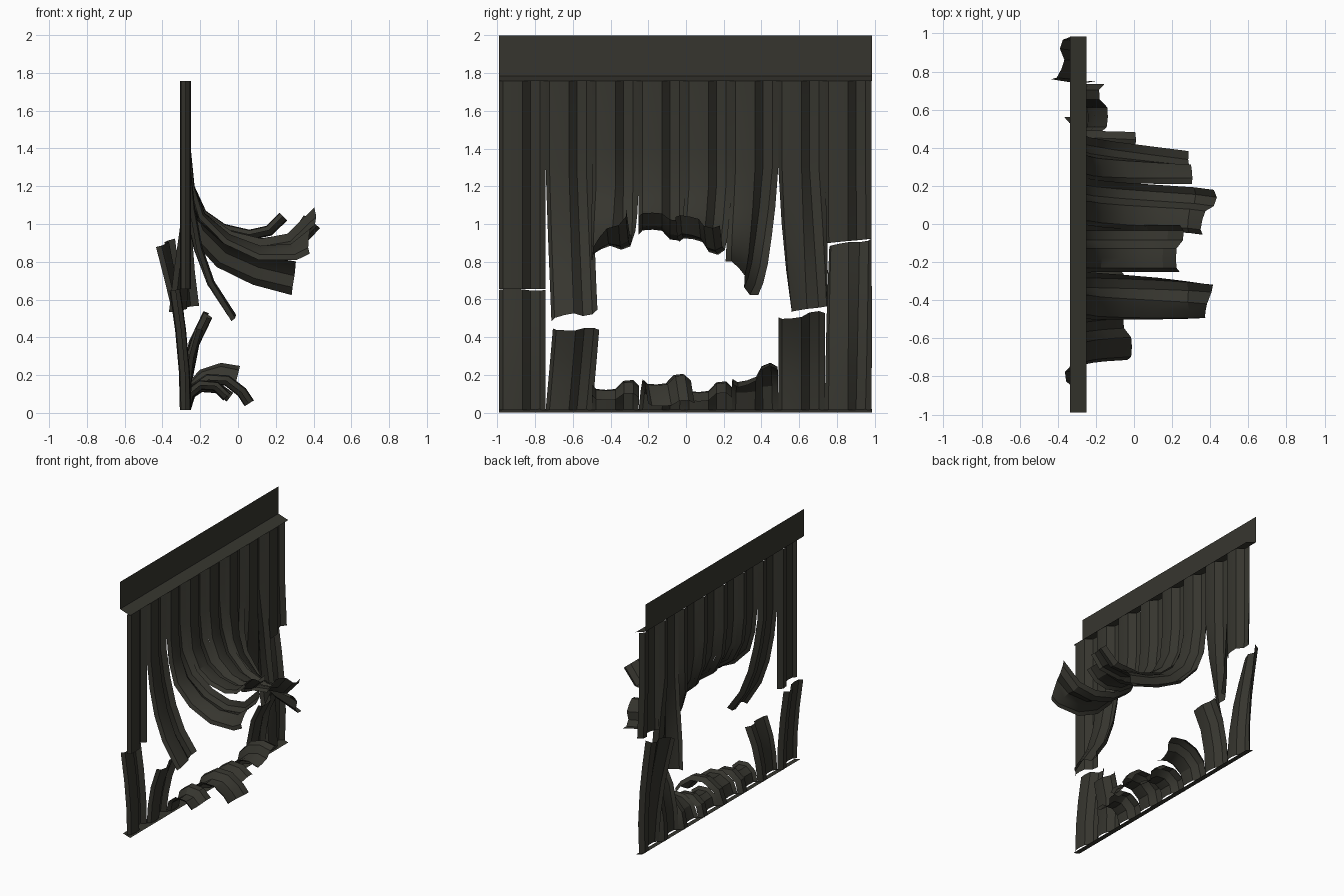
import bpy, math
from mathutils import Vector

if "Cube" in bpy.data.objects:
    bpy.data.objects.remove(bpy.data.objects["Cube"])

steel = bpy.data.materials.new("dark_olive_steel")
steel.diffuse_color = (0.037, 0.036, 0.028, 1)
steel.use_nodes = True
steel.node_tree.nodes["Principled BSDF"].inputs["Base Color"].default_value = steel.diffuse_color

PITCH = 0.2465
# sheet cross-section: (offset along y from panel centre, depth from front face)
PROFILE = [(-0.1233, -0.027), (-0.103, -0.004), (-0.05, 0), (0.0, -0.006), (0.042, -0.052),
           (0.092, -0.058), (0.1233, -0.027)]


def make(name, verts, faces):
    me = bpy.data.meshes.new(name)
    me.from_pydata(verts, [], faces)
    me.materials.append(steel)
    ob = bpy.data.objects.new(name, me)
    bpy.context.collection.objects.link(ob)
    bpy.context.view_layer.objects.active = ob
    ob.select_set(True)
    bpy.ops.object.shade_smooth_by_angle(angle=math.radians(30))
    ob.select_set(False)
    return ob


def sheet(name, index, path, dy=0.0, roll=0.0, straight=1, slant=0.0):
    """Sweep the ribbed profile along an xz path; drift and twist grow toward the torn end."""
    pts = [Vector(p) for p in path]
    yc = -0.99 + PITCH * (index + 0.5)
    side = -1 if pts[1].y < pts[0].y else 1      # hanging down or standing up
    verts, n = [], len(PROFILE)
    for i, p in enumerate(pts):
        t = (pts[min(i + 1, len(pts) - 1)] - pts[max(i - 1, 0)]).normalized()
        if i <= straight - 1:
            t = Vector((0, side))
        nx, nz = side * t.y, -side * t.x
        f = max(0, i - straight + 1) / max(1, len(pts) - straight)
        r = roll * f
        cut = slant if i == len(pts) - 1 else 0  # torn edge runs at an angle
        for u, v in PROFILE:
            a = u * math.cos(r) - v * math.sin(r)
            b = u * math.sin(r) + v * math.cos(r)
            s = u * cut
            verts.append((p.x + nx * b + t.x * s, yc + dy * f + a, p.y + nz * b + t.y * s))
    faces = [(i * n + j, i * n + j + 1, (i + 1) * n + j + 1, (i + 1) * n + j)
             for i in range(len(pts) - 1) for j in range(n - 1)]
    make(name, verts, faces)


def strip(name, section):
    """Full-width folded strip from an xz section."""
    verts = [(x, y, z) for x, z in section for y in (-0.99, 0.985)]
    make(name, verts, [(2 * i, 2 * i + 1, 2 * i + 3, 2 * i + 2) for i in range(len(section) - 1)])


# top band with sloping lip, and bottom sill
strip("top_band", [(-0.337, 2.0), (-0.337, 1.785), (-0.25, 1.757)])
strip("bottom_sill", [(-0.312, 0.02), (-0.25, 0.0)])

X = -0.25
# hanging sheets: (path below the top, sideways drift, twist, straight points, slant)
TOP = (X, 1.757)
upper = [
    ([(X, 1.2), (X, 0.655)], 0, 0, 3, 0),
    ([(X, 1.3), (-0.225, 1.08), (-0.185, 0.88), (-0.12, 0.70), (-0.01, 0.53)], 0.025, 0.15, 2, -0.2),
    ([(X, 1.4), (-0.23, 1.2), (-0.17, 1.06), (-0.04, 0.95), (0.12, 0.89), (0.28, 0.90), (0.38, 0.98)],
     -0.05, 0.8, 3, 0.7),
    ([(X, 1.4), (-0.23, 1.2), (-0.17, 1.07), (-0.07, 1.0), (0.06, 0.97), (0.15, 0.99), (0.22, 1.06)],
     0, 0, 2, 0),
    ([(X, 1.4), (-0.23, 1.2), (-0.17, 1.06), (-0.05, 0.96), (0.12, 0.91), (0.29, 0.93), (0.37, 1.03)],
     -0.05, -0.3, 3, 0),
    ([(X, 1.3), (-0.23, 1.1), (-0.18, 0.97), (-0.06, 0.85), (0.11, 0.775), (0.30, 0.73)],
     -0.05, -0.8, 2, 0.1),
    ([(X, 1.3), (-0.25, 1.0), (-0.26, 0.75), (-0.265, 0.55)], 0.025, 0.7, 2, -0.15),
    ([(X, 1.3), (-0.245, 0.91)], 0.0, 0.08, 2, -0.1),
]
for k, (path, dy, roll, st, sl) in enumerate(upper):
    sheet(f"hanging_sheet_{k + 1}", k, [TOP] + path, dy, roll, st, sl)

# standing sheets below the tear
FOOT = (X, 0.015)
lower = [
    ([(-0.255, 0.22), (-0.275, 0.44), (-0.305, 0.655)], 0, 0, 0),
    ([(-0.245, 0.15), (-0.225, 0.29), (-0.18, 0.435)], 0.035, 0.1, 0),
    ([(-0.235, 0.085), (-0.19, 0.12), (-0.13, 0.115), (-0.08, 0.065)], 0, 0.05, 0),
    ([(-0.225, 0.10), (-0.15, 0.15), (-0.07, 0.145), (0.0, 0.09), (0.035, 0.035)], 0.05, 0.0, 0),
    ([(-0.235, 0.08), (-0.19, 0.11), (-0.12, 0.105), (-0.06, 0.06)], 0, 0.0, 0),
    ([(-0.225, 0.11), (-0.165, 0.165), (-0.09, 0.185), (-0.01, 0.165)], 0.01, -0.35, 0),
    ([(-0.24, 0.18), (-0.205, 0.36), (-0.135, 0.505)], 0, 0, 0.1),
    ([(-0.258, 0.25), (-0.285, 0.5), (-0.32, 0.7), (-0.36, 0.905)], 0, 0.45, 0.1),
]
for k, (path, dy, roll, sl) in enumerate(lower):
    sheet(f"standing_sheet_{k + 1}", k, [FOOT] + path, dy, roll, 1, sl)
